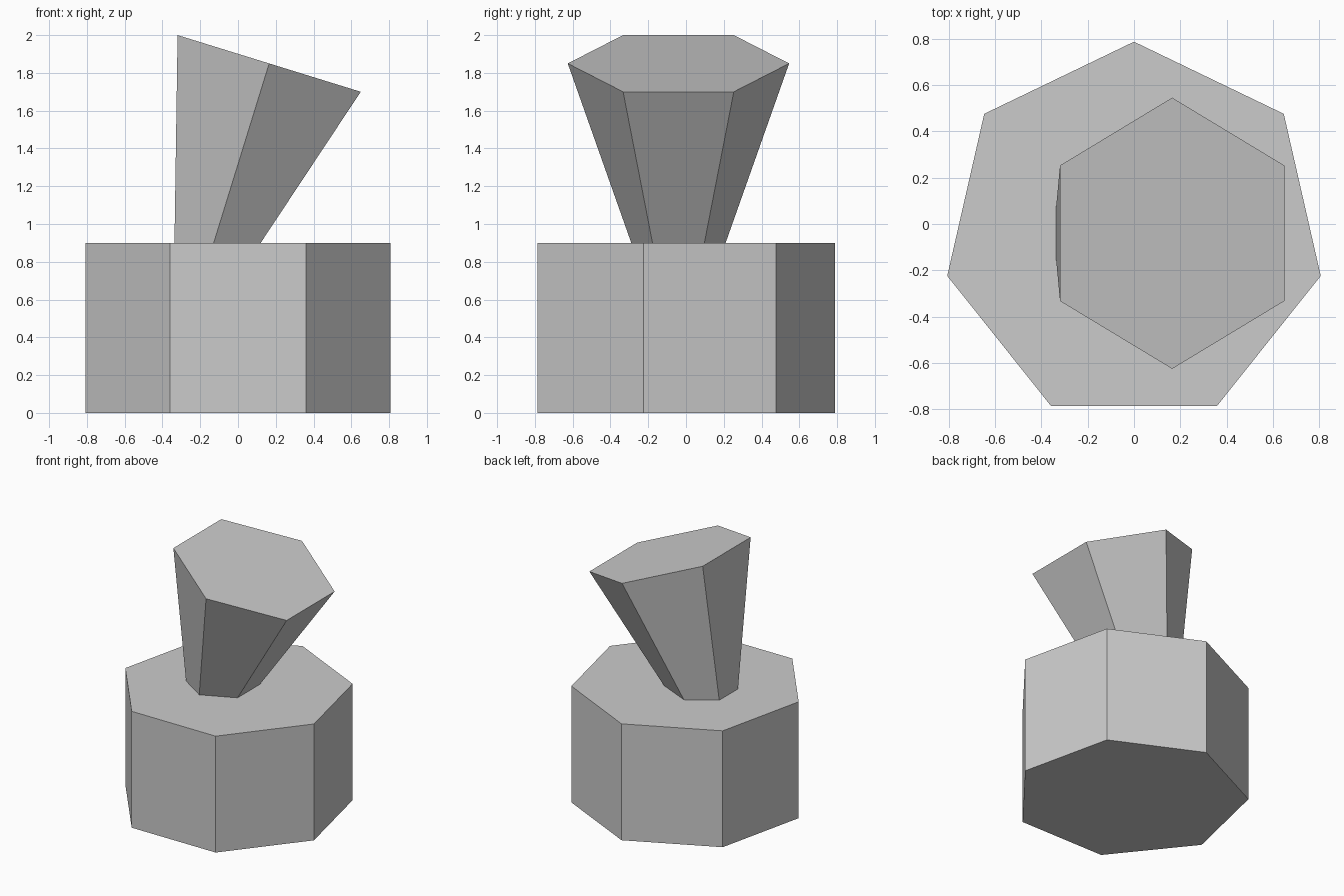
import bpy, bmesh
from math import sin, cos, pi, atan2
from mathutils import Matrix

if "Cube" in bpy.data.objects:
    bpy.data.objects.remove(bpy.data.objects["Cube"])


def frustum(name, sides, r_low, r_high, z_low, z_high, matrix):
    """Flat-sided prism or frustum with one corner pointing along +y."""
    bm = bmesh.new()
    rings = []
    for r, z in ((r_low, z_low), (r_high, z_high)):
        angles = [pi / 2 + 2 * pi * i / sides for i in range(sides)]
        rings.append([bm.verts.new((r * cos(a), r * sin(a), z)) for a in angles])
    low, high = rings
    bm.faces.new(low[::-1])
    bm.faces.new(high)
    for i in range(sides):
        j = (i + 1) % sides
        bm.faces.new((low[i], low[j], high[j], high[i]))
    mesh = bpy.data.meshes.new(name)
    bm.to_mesh(mesh)
    bm.free()
    obj = bpy.data.objects.new(name, mesh)
    obj.matrix_world = matrix
    bpy.context.collection.objects.link(obj)
    return obj


CENTRE_Y = -0.04

# Seven-sided base block
frustum("base", 7, 0.828, 0.828, 0, 0.9, Matrix.Translation((0, CENTRE_Y, 0)))

# Six-sided flared head, leaning to +x, its narrow end sunk into the base
lean = Matrix.Rotation(atan2(0.15, 0.485), 4, 'Y')
frustum("flared_head", 6, 0.214, 0.586, -1.1, 0,
        Matrix.Translation((0.165, CENTRE_Y, 1.85)) @ lean)
